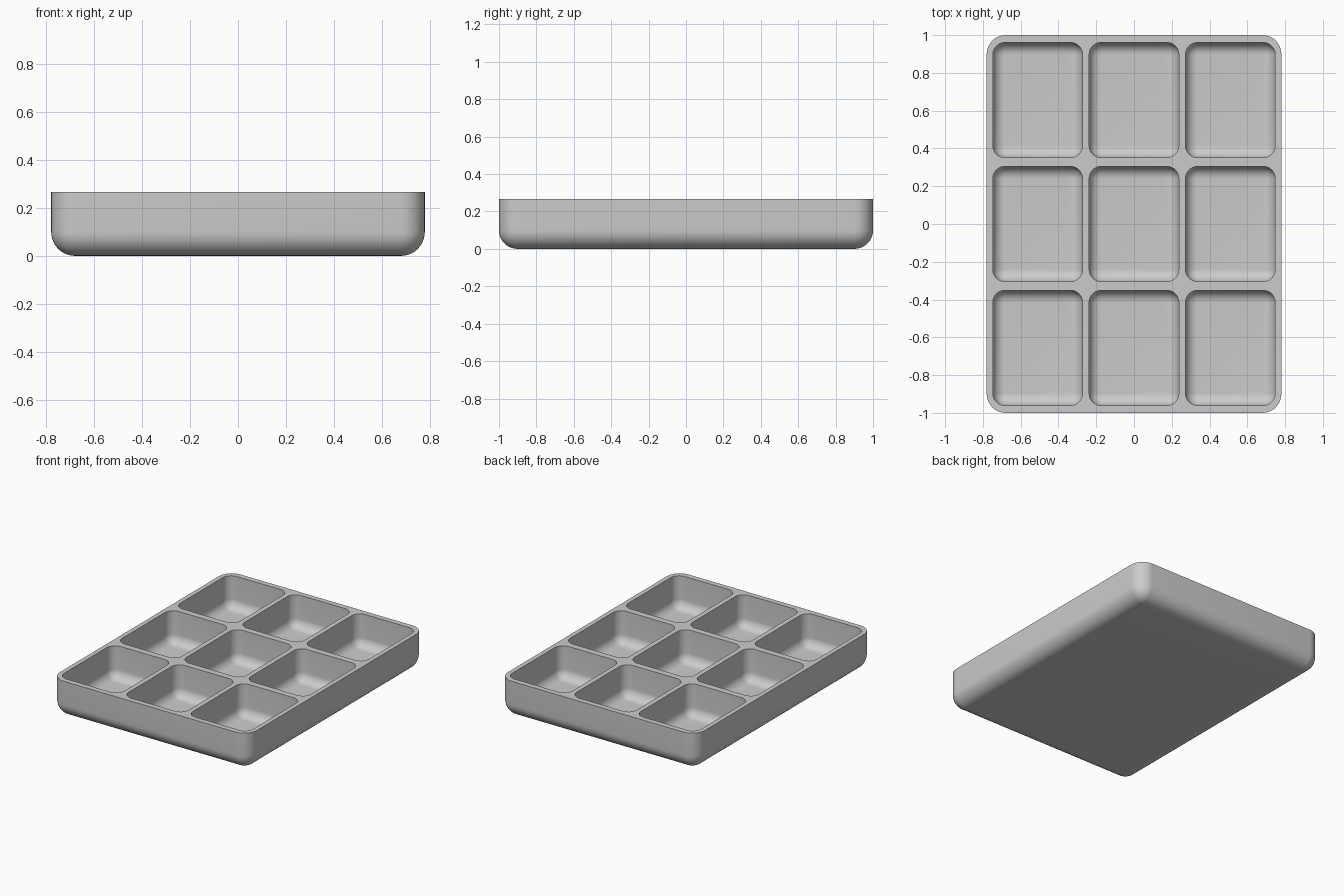
import bpy, bmesh
from math import sin, cos, pi

WIDTH, LENGTH, HEIGHT = 1.56, 2.0, 0.267
OUTER_R = 0.1
CELL_W, CELL_L, CELL_R = 0.475, 0.61, 0.065
PITCH_X, PITCH_Y = 0.51, 0.656
FLOOR = 0.035
STEPS = 10

if "Cube" in bpy.data.objects:
    bpy.data.objects.remove(bpy.data.objects["Cube"])

grey = bpy.data.materials.new("plain grey")
grey.use_nodes = True
colour = (0.6, 0.6, 0.6, 1)
grey.diffuse_color = colour
grey.node_tree.nodes["Principled BSDF"].inputs["Base Color"].default_value = colour


def ring(bm, cx, cy, w, l, r, z):
    """Rounded rectangle of vertices, counter-clockwise from above."""
    verts = []
    for k, (sx, sy) in enumerate([(1, 1), (-1, 1), (-1, -1), (1, -1)]):
        for i in range(STEPS + 1):
            a = (k + i / STEPS) * pi / 2
            verts.append(bm.verts.new((cx + sx * (w / 2 - r) + r * cos(a),
                                       cy + sy * (l / 2 - r) + r * sin(a), z)))
    return verts


def basin(bm, cx, cy, w, l, r, bottom, top):
    """Open box with rounded corners and a rounded base; returns its top ring."""
    rings = []
    for i in range(STEPS + 1):
        a = i / STEPS * pi / 2
        inset = r * (1 - sin(a)) * 0.99
        rings.append(ring(bm, cx, cy, w - 2 * inset, l - 2 * inset,
                          r - inset, bottom + r * (1 - cos(a))))
    rings.append(ring(bm, cx, cy, w, l, r, top))
    bm.faces.new(rings[0])
    for low, high in zip(rings, rings[1:]):
        for i in range(len(low)):
            j = (i + 1) % len(low)
            bm.faces.new((low[i], low[j], high[j], high[i]))
    return rings[-1]


# Outer shell and nine compartments
bm = bmesh.new()
rims = [basin(bm, 0, 0, WIDTH, LENGTH, OUTER_R, 0, HEIGHT)]
for col in (-1, 0, 1):
    for row in (-1, 0, 1):
        rims.append(basin(bm, col * PITCH_X, row * PITCH_Y,
                          CELL_W, CELL_L, CELL_R, FLOOR, HEIGHT))

# Flat top joining the outer rim to the compartment openings
edges = [bm.edges.get((r[i - 1], r[i])) for r in rims for i in range(len(r))]
top = bmesh.ops.triangle_fill(bm, use_beauty=True, use_dissolve=False,
                              edges=edges, normal=(0, 0, 1))
bmesh.ops.recalc_face_normals(bm, faces=bm.faces[:])

mesh = bpy.data.meshes.new("compartment_tray")
bm.to_mesh(mesh)
bm.free()
mesh.materials.append(grey)
tray = bpy.data.objects.new("compartment_tray", mesh)
bpy.context.collection.objects.link(tray)

bpy.ops.object.select_all(action='DESELECT')
tray.select_set(True)
bpy.context.view_layer.objects.active = tray
bpy.ops.object.shade_smooth_by_angle(angle=pi / 6)
